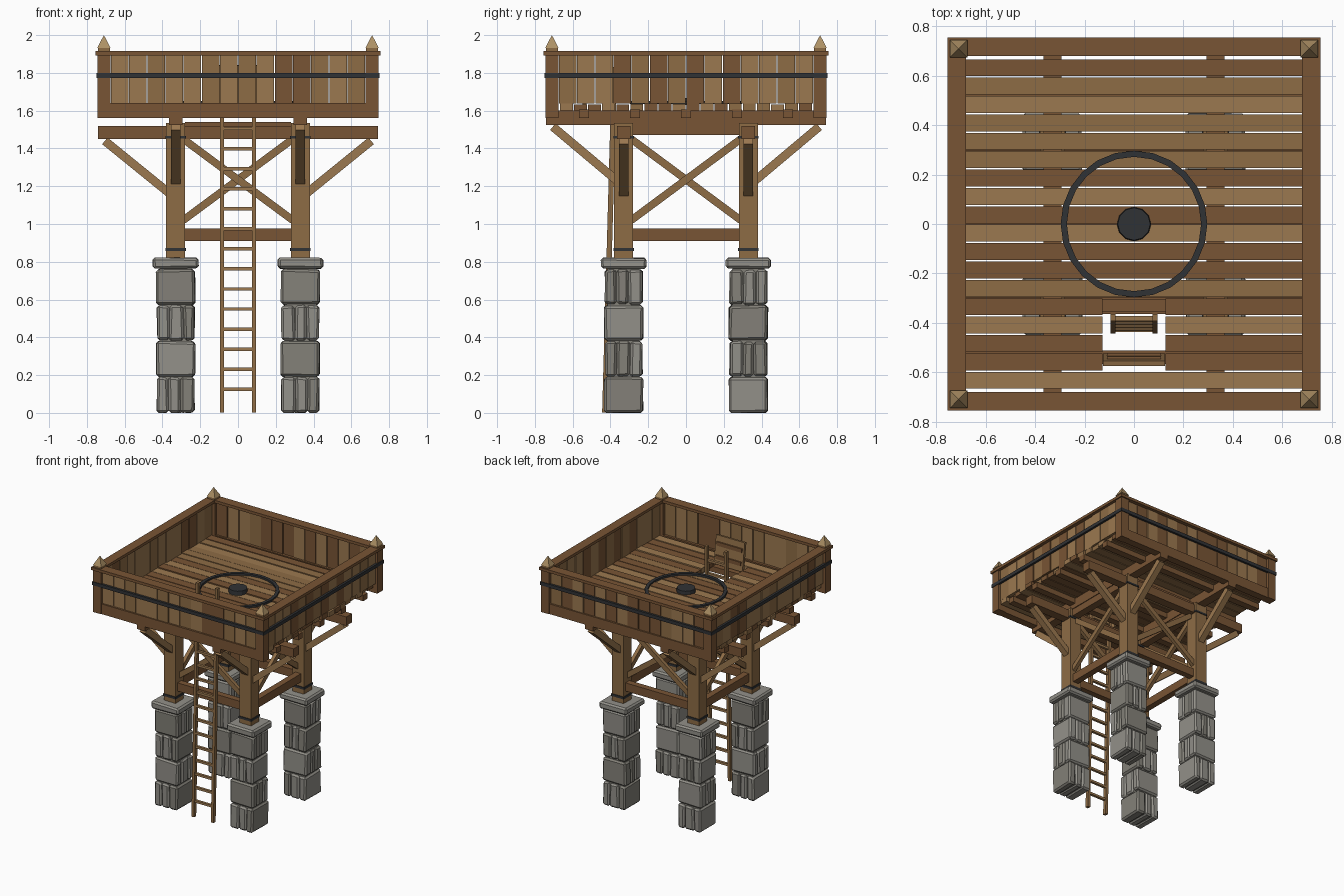
import bpy, bmesh, random
from math import pi
from mathutils import Matrix, Vector

if "Cube" in bpy.data.objects:
    bpy.data.objects.remove(bpy.data.objects["Cube"])

random.seed(4)


def material(name, col):
    m = bpy.data.materials.new(name)
    m.diffuse_color = (*col, 1)
    m.use_nodes = True
    m.node_tree.nodes["Principled BSDF"].inputs["Base Color"].default_value = m.diffuse_color
    return m


WOOD = material("wood", (0.27, 0.15, 0.06))
DARK = material("wood_dark", (0.19, 0.09, 0.035))
PALE = material("wood_pale", (0.33, 0.19, 0.08))
TIP = material("wood_tip", (0.42, 0.28, 0.13))
IRON = material("iron", (0.03, 0.032, 0.035))
STONE = material("stone", (0.29, 0.28, 0.25))
STONE2 = material("stone_dark", (0.23, 0.22, 0.19))


def finish(bm, name, mat):
    me = bpy.data.meshes.new(name)
    bm.to_mesh(me)
    bm.free()
    me.materials.append(mat)
    ob = bpy.data.objects.new(name, me)
    bpy.context.collection.objects.link(ob)
    return ob


def box(name, lo, hi, mat=WOOD, bevel=0.0, jitter=0.0):
    """Axis-aligned box between two corners."""
    lo, hi = Vector(lo), Vector(hi)
    size = hi - lo
    bm = bmesh.new()
    bmesh.ops.create_cube(bm, size=1)
    for v in bm.verts:
        v.co = Vector(a * b for a, b in zip(v.co, size)) + (lo + hi) / 2
        v.co += Vector(random.uniform(-jitter, jitter) for _ in range(3))
        v.co.z = max(v.co.z, 0)
    if bevel:
        bmesh.ops.bevel(bm, geom=bm.edges[:], offset=bevel, segments=1, affect='EDGES')
    return finish(bm, name, mat)


def strut(name, a, b, width, depth, mat=WOOD):
    """Timber from point a to point b; width is its horizontal side."""
    a, b = Vector(a), Vector(b)
    d = (b - a).normalized()
    ref = Vector((0, 0, 1))
    side = d.cross(ref).normalized()
    up = side.cross(d)
    m = Matrix((side, up, d)).transposed().to_4x4()
    m.translation = (a + b) / 2
    bm = bmesh.new()
    bmesh.ops.create_cube(bm, size=1)
    bmesh.ops.scale(bm, vec=(width, depth, (b - a).length), verts=bm.verts)
    bm.transform(m)
    return finish(bm, name, mat)


def cone(name, r1, r2, z0, z1, sides, mat, x=0, y=0, turn=0):
    bm = bmesh.new()
    bmesh.ops.create_cone(bm, cap_ends=True, segments=sides, radius1=r1, radius2=r2, depth=z1 - z0)
    bm.transform(Matrix.Translation((x, y, (z0 + z1) / 2)) @ Matrix.Rotation(turn, 4, 'Z'))
    return finish(bm, name, mat)


P = 0.33  # leg position
corners = [(sx, sy) for sx in (-1, 1) for sy in (-1, 1)]

for sx, sy in corners:
    x, y = sx * P, sy * P
    # stone pier: courses of stones, alternately split along x and y
    for c in range(4):
        z0, z1 = c * 0.19 + (0.004 if c else 0), (c + 1) * 0.19 - 0.002
        cut1, cut2 = -0.033 + random.uniform(-.012, .012), 0.033 + random.uniform(-.012, .012)
        cuts = [-0.1, cut1, cut2, 0.1]
        for i in range(3):
            a, b = cuts[i] + 0.001, cuts[i + 1] - 0.001
            mat = random.choice((STONE, STONE, STONE2))
            if c % 2 == 0:
                box("pier_stone", (x + a, y - .102, z0), (x + b, y + .102, z1), mat, .012, .004)
            else:
                box("pier_stone", (x - .102, y + a, z0), (x + .102, y + b, z1), mat, .012, .004)
    box("pier_core", (x - .085, y - .085, .01), (x + .085, y + .085, .77), STONE2)
    box("pier_cap", (x - .12, y - .12, .765), (x + .12, y + .12, .82), STONE, .012, .003)
    # timber leg with iron collars
    box("leg", (x - .05, y - .05, .81), (x + .05, y + .05, 1.535), WOOD)
    for z, h in ((.865, .009), (1.46, .007)):
        box("leg_collar", (x - .055, y - .055, z - h), (x + .055, y + .055, z + h), IRON)
    # outward knee braces
    strut("brace_side", (sx * .36, y, 1.16), (sx * .705, y, 1.44), .05, .045, PALE)
    strut("brace_front_back", (x, sy * .36, 1.225), (x, sy * .705, 1.515), .05, .045, PALE)

# beams, ties and cross bracing on each side of the frame
for s in (-1, 1):
    p = s * P
    box("cross_beam", (-.74, p - .035, 1.45), (.74, p + .035, 1.52), DARK)
    box("long_beam", (p - .036, -.74, 1.525), (p + .036, .74, 1.60), DARK)
    box("top_tie_y", (p - .03, -.28, 1.47), (p + .03, .28, 1.53), DARK)
    box("top_tie_x", (-.28, p - .025, 1.49), (.28, p + .025, 1.54), DARK)
    box("low_tie_x", (-.29, p - .025, .91), (.29, p + .025, .975), DARK)
    box("low_tie_y", (p - .025, -.29, .91), (p + .025, .29, .975), DARK)
    for t in (-1, 1):
        o = p + t * .014
        strut("cross_brace_x", (-.29 * t, o, 1.02), (.29 * t, o, 1.45), .028, .04, WOOD)
        strut("cross_brace_y", (o, -.29 * t, 1.02), (o, .29 * t, 1.45), .028, .04, WOOD)
    # rim joist under the front and back walls
    box("rim_joist", (-.68, s * .71 - .03, 1.56), (.68, s * .71 + .03, 1.64), DARK)

for i in range(-2, 3):
    box("joist", (-.735, i * .27 - .0275, 1.56), (.735, i * .27 + .0275, 1.605), DARK)

# floor planks, with a hatch opening in the front half
N, W, H = 18, 1.34 / 18, .127
for k in range(N):
    y0 = -.67 + k * W
    z1 = 1.637 + random.uniform(-.004, .004)
    e1, e2 = (.735 + random.uniform(-.03, .008) for _ in range(2))
    runs = [(-e1, -H), (H, e2)] if 1 <= k <= 4 else [(-e1, e2)]
    mat = (WOOD, PALE, WOOD, DARK)[random.randrange(4)]
    for a, b in runs:
        box("floor_plank", (a, y0 + .003, 1.602), (b, y0 + W - .003, z1), mat)

# parapet: boards, rails and iron bands on four sides
for q in range(4):
    R = Matrix.Rotation(q * pi / 2, 4, 'Z')
    parts = []
    n, w = 14, 1.35 / 14
    for k in range(n):
        x0 = -.675 + k * w
        d = random.uniform(-.004, .004)
        parts.append(box("wall_board", (x0 + .002, -.728 + d, 1.637), (x0 + w - .002, -.698 + d, 1.9),
                         random.choice((WOOD, PALE, PALE, DARK))))
    L = .755 if q % 2 == 0 else .68
    parts.append(box("top_rail", (-L, -.755, 1.893), (L, -.68, 1.915), DARK))
    parts.append(box("iron_band", (-.75, -.75, 1.773), (.75, -.733, 1.8), IRON))
    for ob in parts:
        ob.data.transform(R)

for sx, sy in corners:
    x, y = sx * .71, sy * .71
    box("corner_post", (x - .035, y - .035, 1.56), (x + .035, y + .035, 1.9), DARK)
    box("finial_base", (x - .032, y - .032, 1.912), (x + .032, y + .032, 1.932), WOOD)
    cone("finial_tip", .05, 0, 1.932, 2.0, 4, TIP, x, y, pi / 4)

# turntable ring (square section swept round) and hub on the floor
bm = bmesh.new()
prof = [bm.verts.new((r, 0, z)) for r, z in ((.272, 1.635), (.297, 1.635), (.297, 1.652), (.272, 1.652))]
edges = [bm.edges.new((prof[i], prof[(i + 1) % 4])) for i in range(4)]
bmesh.ops.spin(bm, geom=prof + edges, cent=(0, 0, 0), axis=(0, 0, 1), angle=2 * pi, steps=24)
bmesh.ops.remove_doubles(bm, verts=bm.verts, dist=1e-4)
bmesh.ops.recalc_face_normals(bm, faces=bm.faces)
finish(bm, "turntable_ring", IRON)
cone("turntable_hub", .07, .066, 1.63, 1.668, 12, IRON)


# leaning ladder through the hatch
def ladder_y(z):
    return -.43 + .028 * z


for s in (-1, 1):
    strut("ladder_rail", (s * .085, ladder_y(0), .002), (s * .085, ladder_y(1.83), 1.83), .022, .028, WOOD)
for k in range(16):
    z = .125 + k * .1062
    y = ladder_y(z)
    box("ladder_rung", (-.085, y - .01, z - .009), (.085, y + .01, z + .009), PALE)

# open hatch lid, standing on its hinge edge
strut("hatch_lid", (0, -.535, 1.62), (0, -.565, 1.84), .25, .022, WOOD).name = "hatch_lid"
for z in (1.68, 1.78):
    y = -.535 - .03 * (z - 1.62) / .22
    box("hatch_batten", (-.11, y + .008, z - .015), (.11, y + .02, z + .015), DARK)
